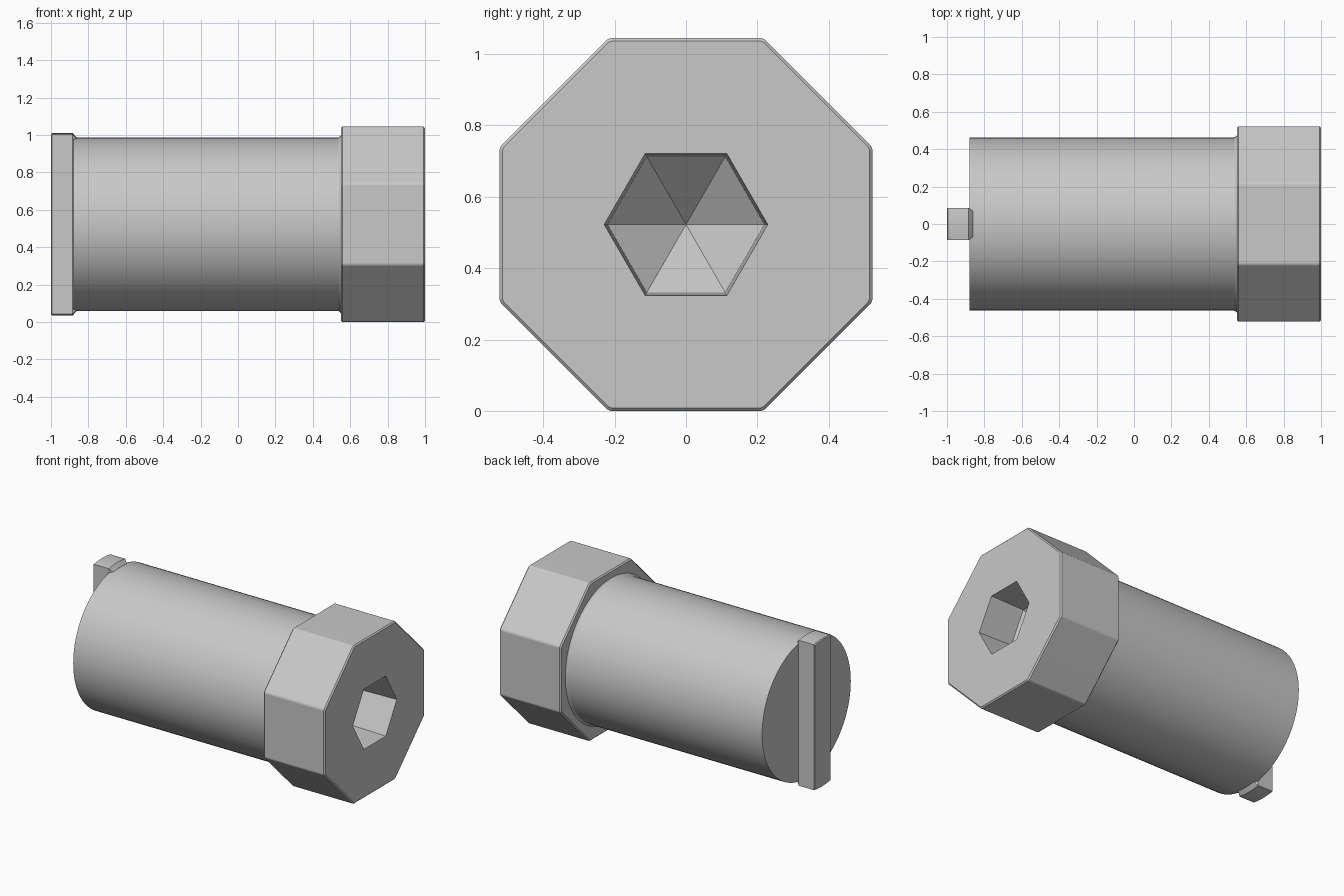
import bpy, bmesh
from math import cos, sin, pi, radians, sqrt

cube = bpy.data.objects.get("Cube")
if cube:
    bpy.data.objects.remove(cube, do_unlink=True)

AXIS_Z = 0.5225

steel = bpy.data.materials.new("grey steel")
steel.use_nodes = True
GREY = (0.58, 0.58, 0.58, 1)
steel.diffuse_color = GREY
steel.node_tree.nodes["Principled BSDF"].inputs["Base Color"].default_value = GREY


def circle(r, n):
    return [(r * cos(2 * pi * i / n), r * sin(2 * pi * i / n)) for i in range(n)]


def rounded_octagon(apothem, r=0.025, steps=4):
    """Flat-topped octagon with small rounded corners."""
    d = (apothem - r) / cos(pi / 8)
    pts = []
    for k in range(8):
        a = pi / 8 + k * pi / 4
        for s in range(steps + 1):
            b = a - pi / 8 + s * pi / 4 / steps
            pts.append((d * cos(a) + r * cos(b), d * sin(a) + r * sin(b)))
    return pts


def key_section(r, half_width, steps=6):
    """Upright bar whose top and bottom follow a circle of radius r."""
    top = []
    for s in range(steps + 1):
        y = half_width * (1 - 2 * s / steps)
        top.append((y, sqrt(r * r - y * y)))
    return top + [(-y, -z) for y, z in top]


def loft(name, sections):
    """Skin (x, outline) sections along the x axis and cap both ends."""
    bm = bmesh.new()
    rings = [[bm.verts.new((x, y, z + AXIS_Z)) for y, z in pts] for x, pts in sections]
    n = len(rings[0])
    for a, b in zip(rings, rings[1:]):
        for i in range(n):
            j = (i + 1) % n
            bm.faces.new((a[i], a[j], b[j], b[i]))
    bm.faces.new(rings[0])
    bm.faces.new(rings[-1])
    bmesh.ops.recalc_face_normals(bm, faces=bm.faces)
    mesh = bpy.data.meshes.new(name)
    bm.to_mesh(mesh)
    bm.free()
    obj = bpy.data.objects.new(name, mesh)
    mesh.materials.append(steel)
    bpy.context.collection.objects.link(obj)
    return obj


def activate(obj):
    bpy.ops.object.select_all(action='DESELECT')
    obj.select_set(True)
    bpy.context.view_layer.objects.active = obj


def smooth(obj):
    activate(obj)
    bpy.ops.object.shade_smooth_by_angle(angle=radians(30))
    mod = obj.modifiers.new("even_normals", 'WEIGHTED_NORMAL')
    mod.keep_sharp = True


# Octagonal head with chamfered rims
H = 0.5225
head = loft("octagonal_head", [
    (0.55, rounded_octagon(H - 0.008)), (0.558, rounded_octagon(H)),
    (0.992, rounded_octagon(H)), (1.0, rounded_octagon(H - 0.008))])

# Hexagonal socket with a pointed floor, cut into the head and shank
shank = loft("round_shank", [
    (-0.88, circle(0.463, 96)), (0.533, circle(0.463, 96)),
    (0.542, circle(0.466, 96)), (0.552, circle(0.476, 96))])
cutter = loft("socket_cutter", [
    (1.05, circle(0.229, 6)), (1.0, circle(0.229, 6)), (0.76, circle(0.22, 6)),
    (0.57, circle(0.002, 6))])
cutter.hide_render = True
activate(head)
cut = head.modifiers.new("socket", 'BOOLEAN')
cut.operation = 'DIFFERENCE'
cut.solver = 'EXACT'
cut.object = cutter
bpy.ops.object.modifier_apply(modifier=cut.name)
bpy.data.objects.remove(cutter, do_unlink=True)

# Driving key across the far end of the shank
key = loft("end_key", [
    (-1.0, key_section(0.482, 0.08)), (-0.994, key_section(0.488, 0.086)),
    (-0.884, key_section(0.488, 0.086)), (-0.862, key_section(0.463, 0.07))])

for part in (head, shank, key):
    smooth(part)
